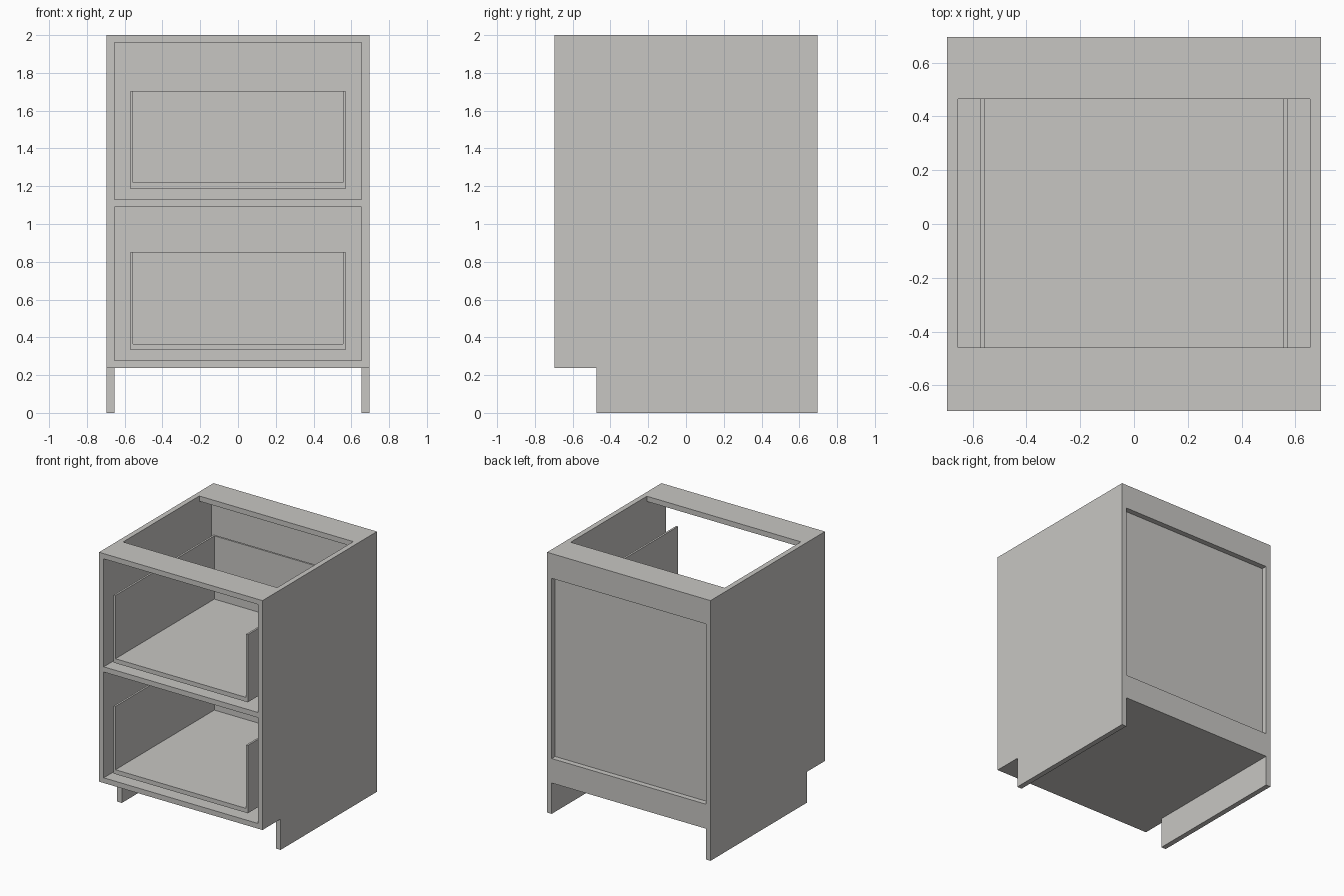
import bpy
import bmesh

if "Cube" in bpy.data.objects:
    bpy.data.objects.remove(bpy.data.objects["Cube"])

W, D, H = 0.695, 0.695, 2.0    # half width, half depth, height
T = 0.04                       # board thickness
INNER = W - T
FLOOR = 0.237                  # underside of the cabinet floor

paint = bpy.data.materials.new("warm grey board")
paint.diffuse_color = (0.575, 0.565, 0.545, 1)
paint.use_nodes = True
paint.node_tree.nodes["Principled BSDF"].inputs["Base Color"].default_value = paint.diffuse_color


def finish(name, bm):
    bmesh.ops.recalc_face_normals(bm, faces=bm.faces)
    mesh = bpy.data.meshes.new(name)
    bm.to_mesh(mesh)
    bm.free()
    mesh.materials.append(paint)
    obj = bpy.data.objects.new(name, mesh)
    bpy.context.collection.objects.link(obj)
    return obj


def board(name, x, y, z):
    """Box given by its (low, high) extent on each axis."""
    bm = bmesh.new()
    bmesh.ops.create_cube(bm, size=1)
    for v in bm.verts:
        v.co = [lo + (c + 0.5) * (hi - lo) for c, (lo, hi) in zip(v.co, (x, y, z))]
    return finish(name, bm)


def side_panel(name, x0, x1):
    """Upright board with a toe notch at the lower front."""
    outline = [(-0.475, 0), (D, 0), (D, H), (-D, H), (-D, FLOOR), (-0.475, FLOOR)]
    bm = bmesh.new()
    face = bm.faces.new([bm.verts.new((x0, y, z)) for y, z in outline])
    new = bmesh.ops.extrude_face_region(bm, geom=[face])["geom"]
    bmesh.ops.translate(bm, vec=(x1 - x0, 0, 0),
                        verts=[g for g in new if isinstance(g, bmesh.types.BMVert)])
    return finish(name, bm)


# Carcass
across = (-INNER, INNER)
side_panel("left_side", -W, -INNER)
side_panel("right_side", INNER, W)
board("cabinet_floor", across, (-D, D), (FLOOR, FLOOR + T))
board("top_front_stretcher", across, (-D, -0.46), (H - T, H))
board("top_back_stretcher", across, (0.465, D), (H - T, H))
board("middle_stretcher", across, (-D, -0.46), (1.09, 1.13))

# Recessed back with two rails
board("back_panel", across, (0.613, 0.653), (FLOOR + T, H - T))
board("back_top_rail", across, (0.653, D), (1.81, H - T))
board("back_bottom_rail", across, (0.653, D), (FLOOR + T, 0.425))

# Open-fronted drawer boxes
OUT, IN, BACK = 0.57, 0.555, 0.52
for label, low, top in (("lower", 0.332, 0.853), ("upper", 1.185, 1.705)):
    base = low + 0.034
    board(label + "_drawer_bottom", (-OUT, OUT), (-D, BACK), (low, base))
    board(label + "_drawer_left_side", (-OUT, -IN), (-D, BACK), (base, top))
    board(label + "_drawer_right_side", (IN, OUT), (-D, BACK), (base, top))
    board(label + "_drawer_back", (-IN, IN), (BACK - 0.015, BACK), (base, top))
